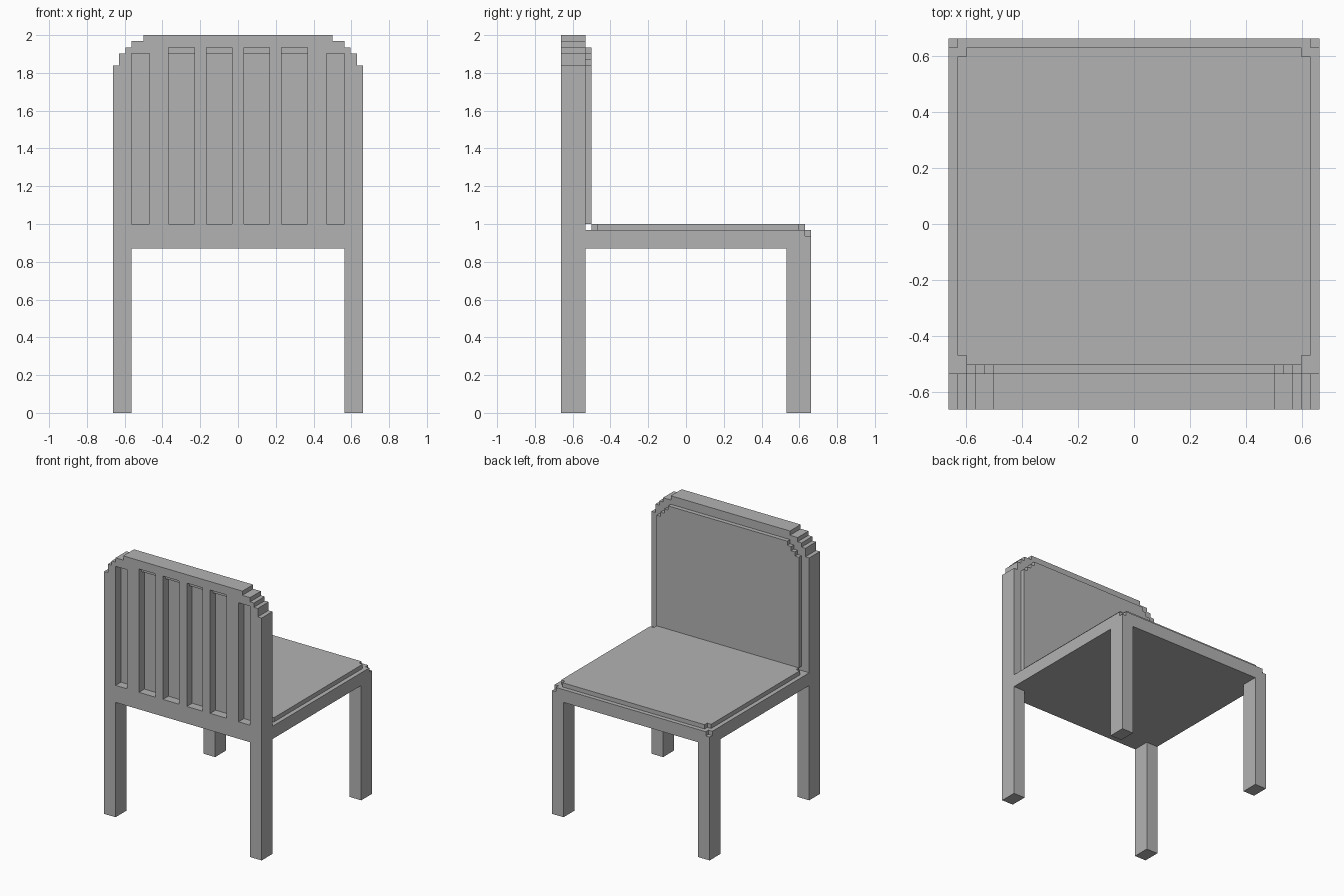
import bpy, bmesh

cube = bpy.data.objects.get("Cube")
if cube:
    bpy.data.objects.remove(cube, do_unlink=True)

C = 1 / 31          # size of one stair step
E = 20.5 * C        # half width and half depth

grey = bpy.data.materials.new("plain grey")
grey.use_nodes = True
colour = (0.45, 0.45, 0.45, 1)
grey.diffuse_color = colour
grey.node_tree.nodes["Principled BSDF"].inputs["Base Color"].default_value = colour


def finish(name, bm):
    bmesh.ops.recalc_face_normals(bm, faces=bm.faces)
    mesh = bpy.data.meshes.new(name)
    bm.to_mesh(mesh)
    bm.free()
    mesh.materials.append(grey)
    obj = bpy.data.objects.new(name, mesh)
    bpy.context.collection.objects.link(obj)
    return obj


def prism(name, outline, depth):
    """Extrude a closed outline of 3D points along a vector."""
    bm = bmesh.new()
    face = bm.faces.new([bm.verts.new(p) for p in outline])
    new = bmesh.ops.extrude_face_region(bm, geom=[face])["geom"]
    bmesh.ops.translate(bm, vec=depth,
                        verts=[v for v in new if isinstance(v, bmesh.types.BMVert)])
    return finish(name, bm)


def boxes(name, extents):
    """One object from boxes given as (x0, x1, y0, y1, z0, z1)."""
    bm = bmesh.new()
    for x0, x1, y0, y1, z0, z1 in extents:
        verts = bmesh.ops.create_cube(bm, size=1)["verts"]
        bmesh.ops.scale(bm, vec=(x1 - x0, y1 - y0, z1 - z0), verts=verts)
        bmesh.ops.translate(bm, verts=verts,
                            vec=((x0 + x1) / 2, (y0 + y1) / 2, (z0 + z1) / 2))
    return finish(name, bm)


def both_sides(extents):
    return extents + [(-b, -a, *rest) for a, b, *rest in extents]


def cut(target, extents):
    cutter = boxes("cutter", extents)
    cutter.hide_render = True
    mod = target.modifiers.new("cut", 'BOOLEAN')
    mod.operation, mod.solver, mod.object = 'DIFFERENCE', 'EXACT', cutter
    bpy.context.view_layer.objects.active = target
    bpy.ops.object.modifier_apply(modifier=mod.name)
    bpy.data.objects.remove(cutter, do_unlink=True)


def stepped(start, stairs, y):
    """Symmetric outline whose top corners climb in stairs of (x, top), in steps."""
    right = list(start)
    for i, (x, top) in enumerate(stairs):
        right.append((x, top))
        if i + 1 < len(stairs):
            right.append((stairs[i + 1][0], top))
    full = right + [(-x, z) for x, z in reversed(right)]
    return [(x * C, y, z * C) for x, z in full]


# Back frame with the two tall legs
back_y = -16.5 * C
back = prism("back_frame", stepped(
    [(17.5, 27), (17.5, 0), (20.5, 0)],
    [(20.5, 57), (19.5, 59), (18.5, 60), (17.5, 61), (15.5, 62)], -E), (0, 4 * C, 0))

# Slots recessed in the back frame
inner = [(0.033, 0.167), (0.23, 0.368)]
outer = (14.5 * C, 17.5 * C)
cut(back, both_sides([(a, b, -E - C, -E + 2 * C, 1, 59 * C)
                      for a, b in inner + [outer]]))
cut(back, both_sides([(a, b, -E - C, -E + C, 58 * C, 60 * C) for a, b in inner]))

# Back cushion
prism("back_cushion", stepped(
    [(18.5, 31)], [(18.5, 57), (17.5, 58), (16.5, 59), (15.5, 60)], back_y), (0, C, 0))

# Seat base with notched outer corners
seat = boxes("seat_base", [(-E, E, back_y, E, 27 * C, 30 * C)])
cut(seat, both_sides([(E - C, E + C, E - C, E + C, 29 * C, 31 * C)]))

# Seat cushion with notched corners
cushion = boxes("seat_cushion", [(-19.5 * C, 19.5 * C, -15.5 * C, 19.5 * C, 30 * C, 1)])
cut(cushion, both_sides([(18.5 * C, E, y0 * C, y1 * C, 29 * C, 32 * C)
                         for y0, y1 in ((-16.5, -14.5), (18.5, 20.5))]))

# Short legs under the open edge of the seat
for name, side in (("left_leg", 1), ("right_leg", -1)):
    x0, x1 = sorted((side * 17.5 * C, side * E))
    boxes(name, [(x0, x1, 16.5 * C, E, 0, 27 * C)])
